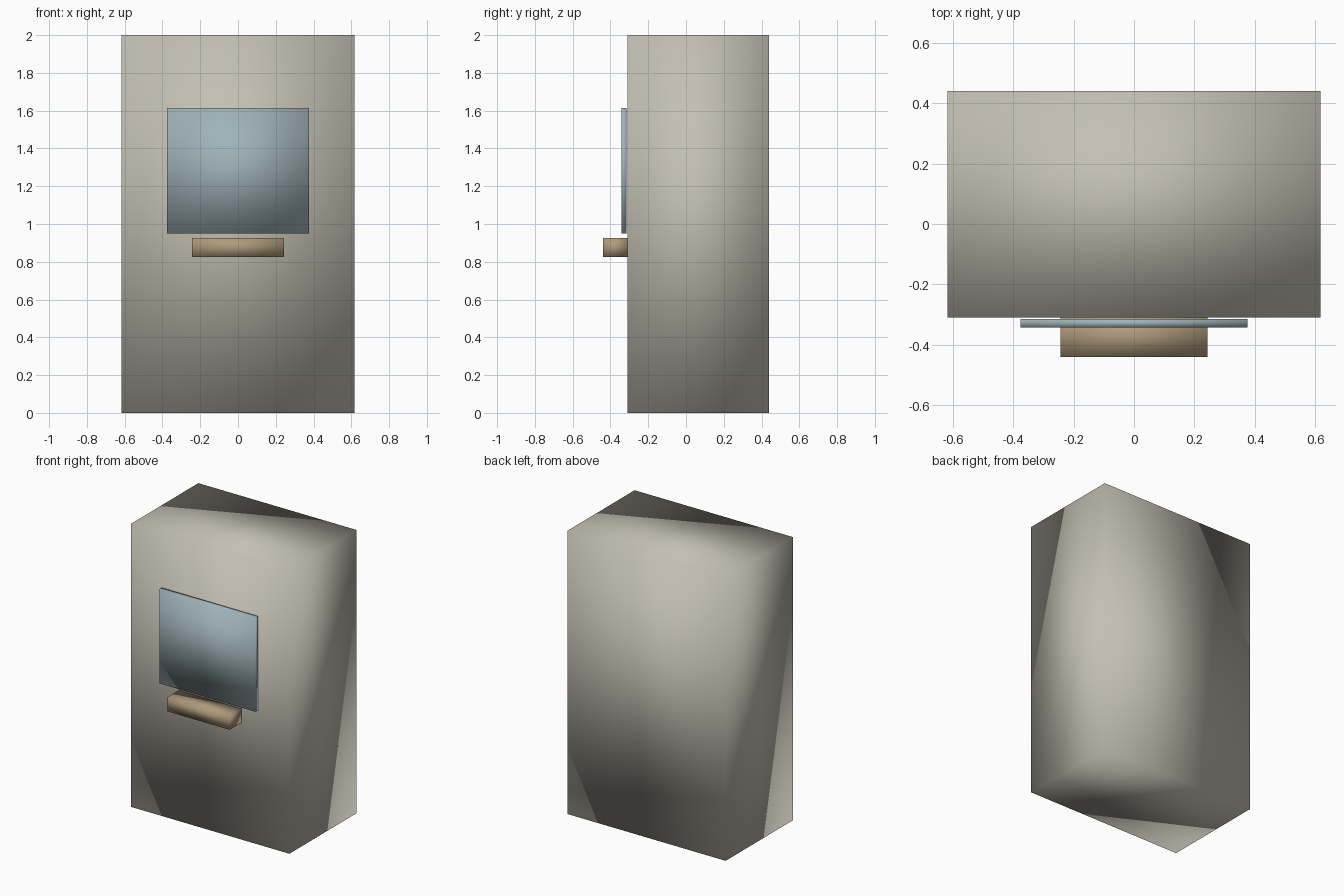
import bpy

cube = bpy.data.objects.get("Cube")
if cube:
    bpy.data.objects.remove(cube, do_unlink=True)


def material(name, rgb):
    mat = bpy.data.materials.new(name)
    mat.use_nodes = True
    mat.diffuse_color = (*rgb, 1)
    mat.node_tree.nodes["Principled BSDF"].inputs["Base Color"].default_value = (*rgb, 1)
    return mat


def soft_box(name, mat, half_width, y_range, z_range):
    """Box centred on x, shaded smoothly across its edges."""
    (y0, y1), (z0, z1) = y_range, z_range
    bpy.ops.mesh.primitive_cube_add(size=1, location=(0, (y0 + y1) / 2, (z0 + z1) / 2))
    box = bpy.context.object
    box.name = box.data.name = name
    box.scale = (2 * half_width, y1 - y0, z1 - z0)
    bpy.ops.object.transform_apply(location=False, rotation=False, scale=True)
    bpy.ops.object.shade_smooth()
    box.data.materials.append(mat)
    return box


stone = material("warm grey", (0.55, 0.525, 0.45))
glass = material("pale blue", (0.35, 0.45, 0.485))
wood = material("tan", (0.43, 0.325, 0.2))

# Main upright block
soft_box("body", stone, 0.618, (-0.309, 0.44), (0, 2))
# Thin panel standing just off the front
soft_box("front_panel", glass, 0.375, (-0.342, -0.314), (0.95, 1.615))
# Ledge below the panel
soft_box("front_ledge", wood, 0.243, (-0.44, -0.309), (0.825, 0.925))
